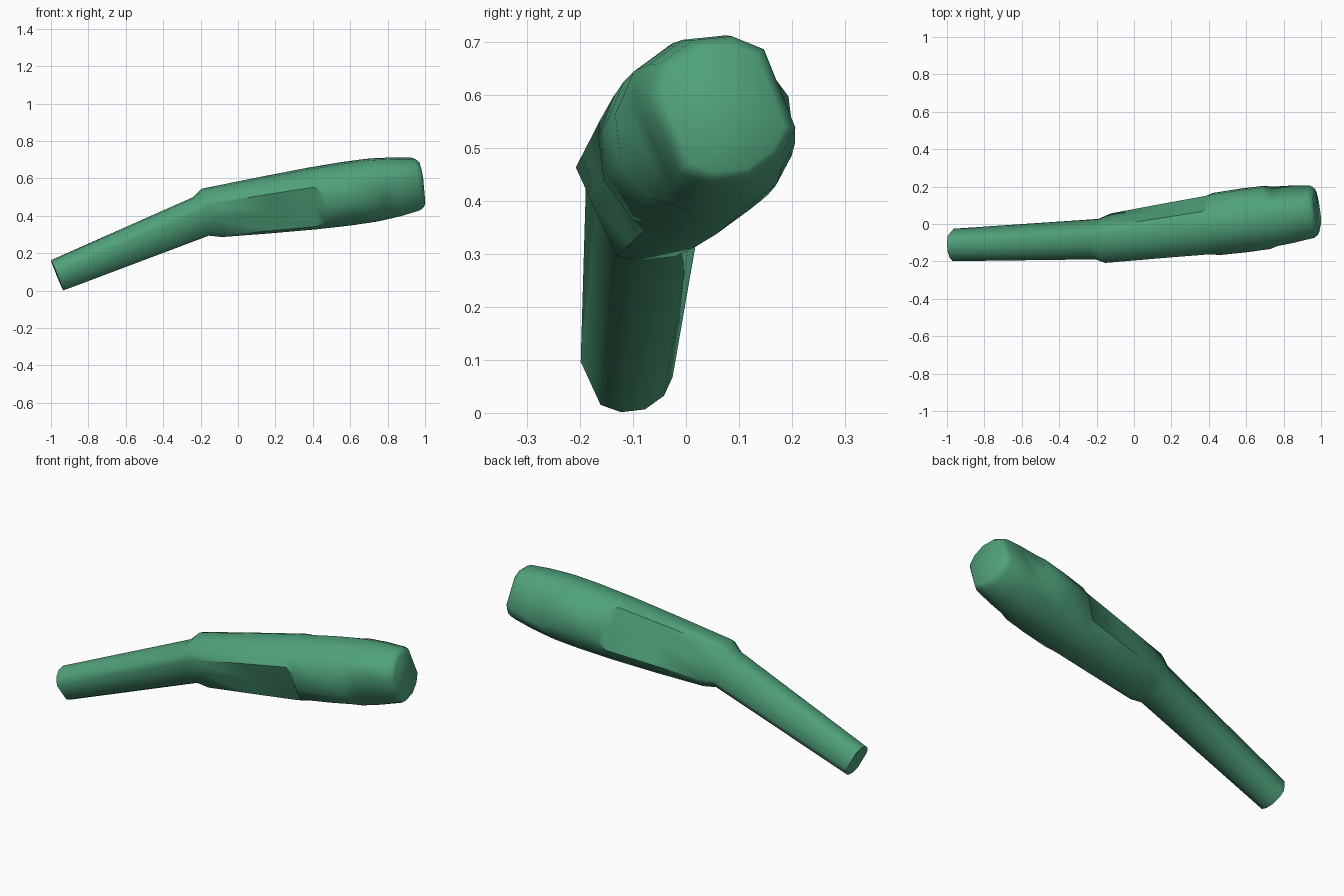
import bpy, bmesh, math
from mathutils import Vector

if "Cube" in bpy.data.objects:
    bpy.data.objects.remove(bpy.data.objects["Cube"])

NECK_DIR = Vector((1, 0.0375, 0.41)).normalized()
BODY_DIR = Vector((1, 0.13, 0.14)).normalized()
ROLL = math.radians(21)


def section(center, axis, r, w):
    """Twelve-sided circle whose two sides are cut flat at half width w."""
    v = Vector((0, -math.sin(ROLL), math.cos(ROLL)))
    v = (v - axis * v.dot(axis)).normalized()
    u = v.cross(axis).normalized()
    if u.y < 0:
        u = -u
    pts = []
    for i in range(12):
        a = math.radians(30 * i)
        x, y = r * math.cos(a), r * math.sin(a)
        if abs(x) > w:
            x = math.copysign(w, x)
            if i % 6:
                y = math.copysign(math.sqrt(r * r - w * w), y)
        pts.append(Vector(center) + u * x + v * y)
    return pts


def on_body(x):
    return (x, 0.07 + 0.13 * (x - 0.978), 0.574 + 0.14 * (x - 0.978))


# neck and collar: centre, axis, radius, half width
rings = [
    ((-0.967, -0.112, 0.082), NECK_DIR, 0.088, 0.074),
    ((-0.198, -0.081, 0.397), NECK_DIR, 0.112, 0.088),
    ((-0.14, -0.076, 0.416), NECK_DIR, 0.141, 0.102),
]
# barrel body: flat grip, round bulge, flat tip, bevelled end
for x, r, w in [(0.15, 0.155, 0.114), (0.395, 0.168, 0.124), (0.44, 0.169, 1),
                (0.58, 0.173, 1), (0.71, 0.172, 1), (0.755, 0.169, 0.128),
                (0.85, 0.16, 0.125), (0.95, 0.144, 0.12),
                (0.968, 0.134, 0.11), (0.979, 0.122, 0.097)]:
    rings.append((on_body(x), BODY_DIR, r, w))

# loft the sections into one skin
bm = bmesh.new()
loops = [[bm.verts.new(p) for p in section(*ring)] for ring in rings]
for a, b in zip(loops, loops[1:]):
    for i in range(12):
        j = (i + 1) % 12
        bm.faces.new((a[i], a[j], b[j], b[i]))
bm.faces.new(loops[0])
bm.faces.new(loops[-1])
bmesh.ops.recalc_face_normals(bm, faces=bm.faces)
mesh = bpy.data.meshes.new("bent_handle")
bm.to_mesh(mesh)
bm.free()
obj = bpy.data.objects.new("bent_handle", mesh)
bpy.context.collection.objects.link(obj)

mat = bpy.data.materials.new("green")
mat.diffuse_color = (0.08, 0.36, 0.2, 1)
mat.use_nodes = True
mat.node_tree.nodes["Principled BSDF"].inputs["Base Color"].default_value = mat.diffuse_color
mesh.materials.append(mat)

bpy.context.view_layer.objects.active = obj
obj.select_set(True)
bpy.ops.object.shade_smooth_by_angle(angle=math.radians(50))
